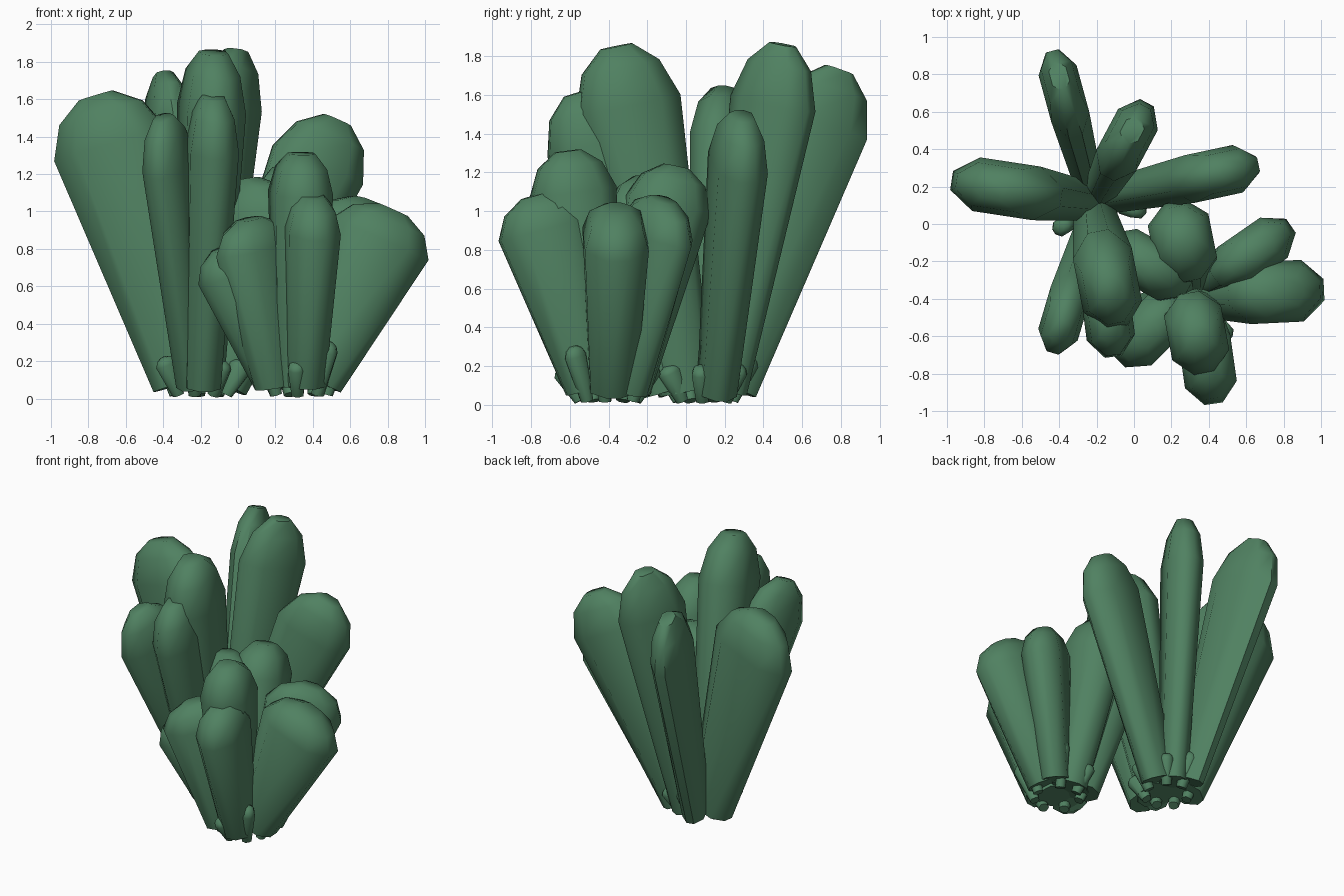
import bpy, bmesh, math, random
from mathutils import Vector

cube = bpy.data.objects.get("Cube")
if cube:
    bpy.data.objects.remove(cube, do_unlink=True)

random.seed(4)

green = bpy.data.materials.new("leaf_green")
green.use_nodes = True
colour = (0.08, 0.22, 0.12, 1)
green.diffuse_color = colour
green.node_tree.nodes["Principled BSDF"].inputs["Base Color"].default_value = colour

# Along the leaf: position, scale of the radial width, scale of the thickness
RINGS = [(0, .5, .7), (.83, 1, 1), (.94, .74, .8), (1, .3, .45)]
# Flat-sided cross-section with narrow ends: radial, tangential
SECTION = [(1, -.35), (1, .35), (.55, 1), (-.55, 1),
           (-1, .35), (-1, -.35), (-.55, -1), (.55, -1)]


def leaf(name, base, tip, wide, thick):
    """Wedge-shaped leaf, widest in the direction it leans."""
    base, tip = Vector(base), Vector(tip)
    axis = tip - base
    side = Vector((0, 0, 1)).cross(axis).normalized()
    out = side.cross(axis).normalized()
    bm = bmesh.new()
    loops = []
    for t, w, k in RINGS:
        ring = []
        for r, s in SECTION:
            p = base + axis * t + out * (r * w * wide) + side * (s * k * thick)
            p.z = max(p.z, 0)
            ring.append(bm.verts.new(p))
        loops.append(ring)
    for low, high in zip(loops, loops[1:]):
        for i in range(len(SECTION)):
            j = (i + 1) % len(SECTION)
            bm.faces.new((low[i], low[j], high[j], high[i]))
    bm.faces.new(loops[0])
    bm.faces.new(loops[-1])
    bmesh.ops.recalc_face_normals(bm, faces=bm.faces)
    mesh = bpy.data.meshes.new(name)
    bm.to_mesh(mesh)
    bm.free()
    mesh.materials.append(green)
    obj = bpy.data.objects.new(name, mesh)
    bpy.context.collection.objects.link(obj)
    bpy.ops.object.select_all(action='DESELECT')
    obj.select_set(True)
    bpy.context.view_layer.objects.active = obj
    bpy.ops.object.shade_smooth_by_angle(angle=math.radians(55))


# Tall cluster
leaf("tall_right_leaf", (-.3, .13, .08), (-.76, .2, 1.62), .31, .145)
leaf("tall_front_leaf", (-.2, 0, .07), (-.13, -.36, 1.85), .27, .16)
leaf("tall_outer_front_leaf", (-.19, -.1, .07), (-.13, -.56, 1.61), .24, .13)
leaf("tall_front_right_leaf", (-.24, -.03, .08), (-.4, -.57, 1.5), .23, .11)
leaf("tall_back_leaf", (-.25, .24, .08), (-.4, .79, 1.73), .25, .105)
leaf("tall_back_left_leaf", (-.17, .2, .07), (-.01, .5, 1.86), .23, .12)
leaf("tall_left_leaf", (-.08, .16, .07), (.53, .29, 1.49), .26, .13)

# Short cluster
leaf("short_front_leaf", (.31, -.45, .07), (.34, -.61, 1.31), .22, .155)
leaf("short_outer_front_leaf", (.36, -.5, .08), (.4, -.78, 1.08), .24, .14)
leaf("short_left_leaf", (.42, -.38, .09), (.83, -.36, 1.01), .28, .165)
leaf("short_back_left_leaf", (.42, -.3, .08), (.68, -.12, 1.06), .26, .13)
leaf("short_back_leaf", (.3, -.3, .07), (.25, -.05, 1.23), .22, .165)
leaf("short_back_right_leaf", (.22, -.3, .07), (.04, -.2, 1.17), .26, .14)
leaf("short_right_leaf", (.18, -.43, .08), (-.09, -.57, .8), .18, .13)
leaf("short_front_right_leaf", (.2, -.45, .07), (.06, -.59, .96), .24, .14)

# Small sprouts around the foot of each cluster
for cluster, cx, cy, radius in (("tall", -.2, .1, .2), ("short", .33, -.4, .21)):
    for n in range(7):
        a = math.tau * n / 7 + random.uniform(-.2, .2)
        dx, dy = math.cos(a), math.sin(a)
        height = random.uniform(.18, .36)
        leaf(f"{cluster}_sprout_{n + 1}",
             (cx + dx * radius * .7, cy + dy * radius * .7, .02),
             (cx + dx * radius * 1.15, cy + dy * radius * 1.15, height),
             .06, .045)
